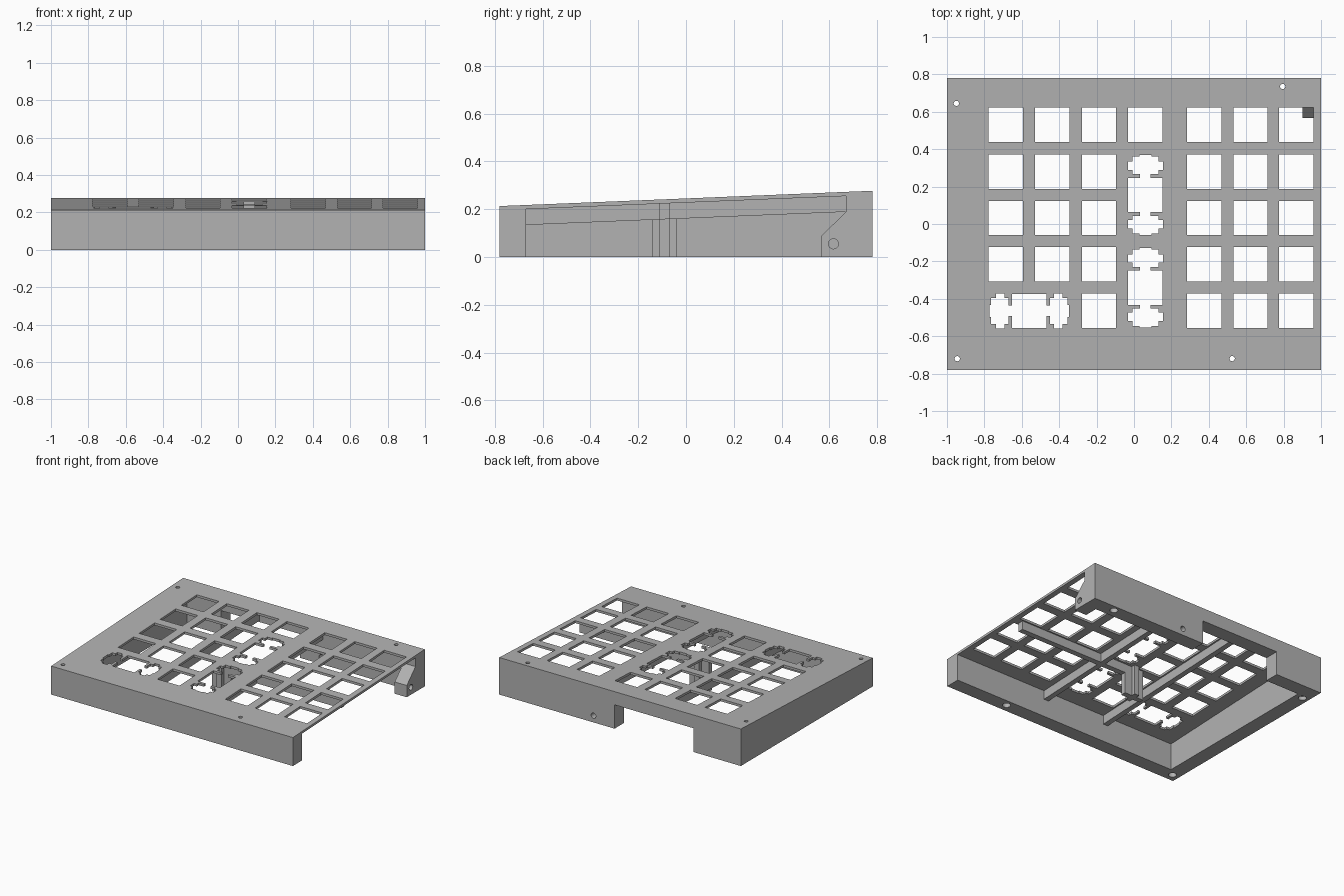
import bpy
import bmesh
import math
from mathutils import Matrix, Vector

cube = bpy.data.objects.get("Cube")
if cube:
    bpy.data.objects.remove(cube, do_unlink=True)

grey = bpy.data.materials.new("case grey")
grey.use_nodes = True
colour = (0.45, 0.45, 0.45, 1)
grey.diffuse_color = colour
grey.node_tree.nodes["Principled BSDF"].inputs["Base Color"].default_value = colour

WALL_Y, INNER_Y = 0.78, 0.67


def top(y):
    return 0.245 + 0.041 * y


def under(y):
    return top(y) - 0.0175


def rib_bottom(y):
    return under(y) - 0.066


def make(name, bm):
    bmesh.ops.recalc_face_normals(bm, faces=bm.faces)
    mesh = bpy.data.meshes.new(name)
    bm.to_mesh(mesh)
    bm.free()
    mesh.materials.append(grey)
    ob = bpy.data.objects.new(name, mesh)
    bpy.context.collection.objects.link(ob)
    return ob


def extrude(bm, points, offset):
    """Add a closed prism from a flat outline."""
    face = bm.faces.new([bm.verts.new(p) for p in points])
    moved = bmesh.ops.extrude_face_region(bm, geom=[face], use_keep_orig=True)
    verts = [g for g in moved["geom"] if isinstance(g, bmesh.types.BMVert)]
    bmesh.ops.translate(bm, verts=verts, vec=offset)


def side_prism(name, profile, x0, x1):
    bm = bmesh.new()
    extrude(bm, [(x0, y, z) for y, z in profile], (x1 - x0, 0, 0))
    return make(name, bm)


def box(bm, lo, hi):
    extrude(bm, [(lo[0], lo[1], lo[2]), (hi[0], lo[1], lo[2]),
                 (hi[0], hi[1], lo[2]), (lo[0], hi[1], lo[2])], (0, 0, hi[2] - lo[2]))


def cylinder(bm, centre, radius, depth, axis="Z"):
    turn = {"Z": Matrix(), "X": Matrix.Rotation(math.pi / 2, 4, "Y"),
            "Y": Matrix.Rotation(math.pi / 2, 4, "X")}[axis]
    bmesh.ops.create_cone(bm, cap_ends=True, segments=24, radius1=radius, radius2=radius,
                          depth=depth, matrix=Matrix.Translation(Vector(centre)) @ turn)


def cut(target, cutter):
    """Subtract the cutter for good and remove it."""
    mod = target.modifiers.new("cut", "BOOLEAN")
    mod.operation, mod.solver, mod.object = "DIFFERENCE", "EXACT", cutter
    deps = bpy.context.evaluated_depsgraph_get()
    mesh = bpy.data.meshes.new_from_object(target.evaluated_get(deps))
    target.modifiers.clear()
    target.data = mesh
    bpy.data.objects.remove(cutter, do_unlink=True)


# Wedge shell, open below and on one side
case = side_prism("case_shell", [(-WALL_Y, 0), (WALL_Y, 0), (WALL_Y, top(WALL_Y)),
                                 (-WALL_Y, top(-WALL_Y))], -1, 1)
cut(case, side_prism("cavity", [(-INNER_Y, -0.1), (INNER_Y, -0.1), (INNER_Y, under(INNER_Y)),
                                (-INNER_Y, under(-INNER_Y))], -0.89, 1.1))

# Cable notch in the back wall
bm = bmesh.new()
box(bm, (-0.61, 0.6, -0.1), (0.045, 0.9, 0.178))
cut(case, make("notch", bm))

# Square switch openings, leaving out the cells taken by wide keys
columns = [-0.685, -0.437, -0.187, 0.061, 0.375, 0.623, 0.867]
rows = [0.53, 0.28, 0.032, -0.216, -0.463]
H = 0.092
bm = bmesh.new()
for c, x in enumerate(columns):
    for r, y in enumerate(rows):
        if (c == 3 and r > 0) or (c < 2 and r == 4):
            continue
        box(bm, (x - H, y - H, 0.1), (x + H, y + H, 0.4))

# Wide key openings: switch, necks and stabiliser pockets in one outline
quarter = [(H, H), (0.028, H), (0.028, 0.111), (0.07, 0.111), (0.07, 0.133),
           (0.093, 0.133), (0.093, 0.178), (0.07, 0.178), (0.07, 0.205),
           (0.032, 0.205), (0.032, 0.213)]
half = quarter + [(-u, v) for u, v in reversed(quarter)]
outline = half + [(-u, -v) for u, v in half]
for x, y, sideways in [(0.061, 0.155, False), (0.061, -0.34, False), (-0.56, -0.465, True)]:
    pts = [(x + v, y + u, 0.1) if sideways else (x + u, y + v, 0.1) for u, v in outline]
    extrude(bm, pts, (0, 0, 0.3))
cut(case, make("key_openings", bm))

# Screw holes through the walls, then wider pockets from below
screws = [(-0.95, 0.645), (0.795, 0.735), (-0.945, -0.72), (0.525, -0.72)]
for radius, height in [(0.014, 0.4), (0.028, 0.05)]:
    bm = bmesh.new()
    for x, y in screws:
        cylinder(bm, (x, y, height / 2 - 0.02), radius, height)
    cut(case, make("screw_holes", bm))

# Hole in the back wall
bm = bmesh.new()
cylinder(bm, (0.22, 0.72, 0.05), 0.02, 0.3, "Y")
cut(case, make("back_hole", bm))

# Bracket at the open end of the back wall
bracket = side_prism("end_bracket", [(0.567, 0), (0.68, 0), (0.68, 0.2), (INNER_Y, 0.19),
                                     (0.567, 0.088)], 0.9, 1)
bm = bmesh.new()
cylinder(bm, (0.95, 0.617, 0.055), 0.021, 0.3, "X")
cut(bracket, make("bracket_hole", bm))


# Stiffening ribs under the plate
def rib(name, x0, x1, y0, y1):
    side_prism(name, [(y0, rib_bottom(y0)), (y1, rib_bottom(y1)),
                      (y1, under(y1) + 0.004), (y0, under(y0) + 0.004)], x0, x1)


for name, x in [("left_rib", -0.31), ("right_rib", 0.215)]:
    rib(name, x - 0.02, x + 0.02, -INNER_Y, INNER_Y)
rib("cross_rib", -0.06, 0.93, -0.11, -0.07)

# Cross-shaped support post
a, b, n = 0.08, 0.05, 0.02
arm = [(a, n), (n, n), (n, b)]
upper = arm + [(-x, y) for x, y in reversed(arm)]
plus = upper + [(-x, -y) for x, y in upper]
bm = bmesh.new()
extrude(bm, [(x - 0.06, y - 0.09, 0) for x, y in plus], (0, 0, 0.228))
make("support_post", bm)
